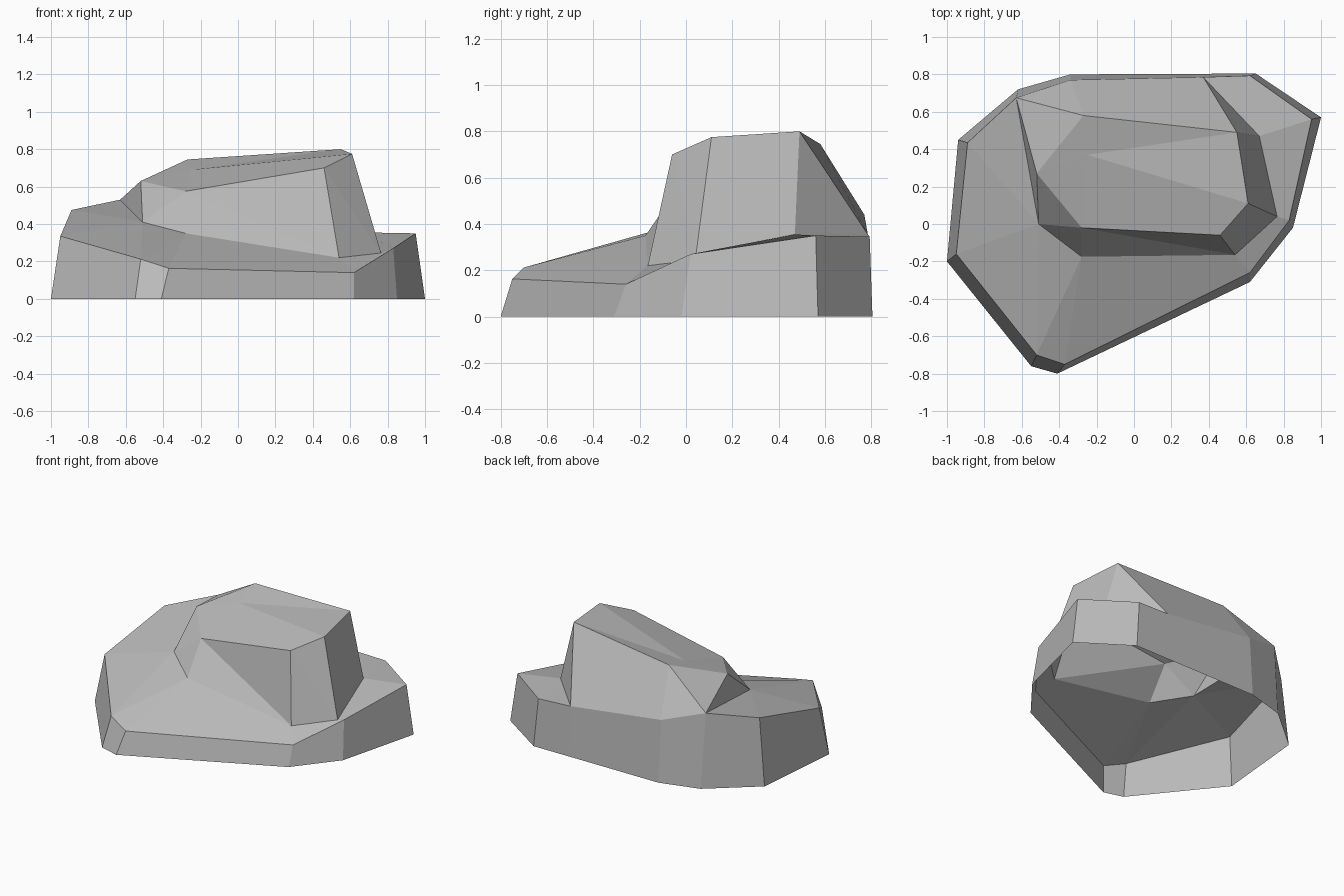
import bpy
import bmesh

cube = bpy.data.objects.get("Cube")
if cube:
    bpy.data.objects.remove(cube, do_unlink=True)

# Stone colour
stone = bpy.data.materials.new("stone_grey")
stone.use_nodes = True
stone.diffuse_color = (0.5, 0.5, 0.5, 1)
shader = next(n for n in stone.node_tree.nodes if n.type == 'BSDF_PRINCIPLED')
shader.inputs["Base Color"].default_value = (0.5, 0.5, 0.5, 1)
shader.inputs["Roughness"].default_value = 0.9

# Contours of the boulder, each running counter-clockwise seen from above
ground_line = [(-1, -.2), (-.55, -.76), (-.41, -.8), (.62, -.31), (.85, -.02),
               (1, .57), (.65, .805), (.37, .803), (-.34, .8), (-.62, .72), (-.94, .45)]
rim_line = [(-.95, -.16, .335), (-.52, -.7, .212), (-.37, -.75, .163), (.62, -.26, .14),
            (.83, .02, .27), (.95, .56, .35), (.62, .793, .345), (.37, .785, .355),
            (-.34, .77, .44), (-.63, .675, .53), (-.89, .435, .475)]
foot_line = [(-.51, 0, .41), (-.28, -.175, .35), (.54, -.165, .22),
             (.765, .04, .245), (.67, .47, .355)]
crown_line = [(-.28, -.02, .575), (.46, -.06, .7), (.61, .11, .775),
              (.55, .49, .8), (-.27, .58, .745), (-.52, .27, .63)]
hollow = (-.25, .37, .69)

bm = bmesh.new()


def add_line(points):
    return [bm.verts.new(p) for p in points]


def stitch(lower, upper):
    """Skin two equally long vertex runs; repeated vertices make triangles."""
    for i in range(len(lower) - 1):
        corners = [lower[i], lower[i + 1], upper[i + 1], upper[i]]
        corners = list(dict.fromkeys(corners))
        if len(corners) > 2:
            bm.faces.new(corners)


ground = add_line((x, y, 0) for x, y in ground_line)
rim = add_line(rim_line)
west, south, south_east, east, north_east = add_line(foot_line)
front_left, front_right, right, peak, back, left = add_line(crown_line)
r_west, r_sw, r_south, r_se, r_east, r_ne, r_north, r_gap, r_back, r_nw, r_wnw = rim

# Outer wall, open underneath
stitch(ground + ground[:1], rim + rim[:1])

# Sloping apron between the rim and the foot of the crag
stitch([r_nw, r_wnw, r_west, r_sw, r_sw, r_south, r_se, r_east, r_ne, r_north, r_gap],
       [west, west, west, west, south, south, south_east, east,
        north_east, north_east, north_east])

# Steep faces of the crag, which meets the rim at the back
stitch([west, south, south_east, south_east, east, east, north_east,
        r_gap, r_back, r_nw, r_nw, west, west],
       [front_left, front_left, front_left, front_right, front_right, right, peak,
        peak, back, back, left, left, front_left])

# Slightly sunken top
crown = [front_left, front_right, right, peak, back, left, front_left]
stitch(crown, [bm.verts.new(hollow)] * len(crown))

mesh = bpy.data.meshes.new("boulder")
bm.to_mesh(mesh)
bm.free()
mesh.materials.append(stone)
boulder = bpy.data.objects.new("boulder", mesh)
bpy.context.collection.objects.link(boulder)
